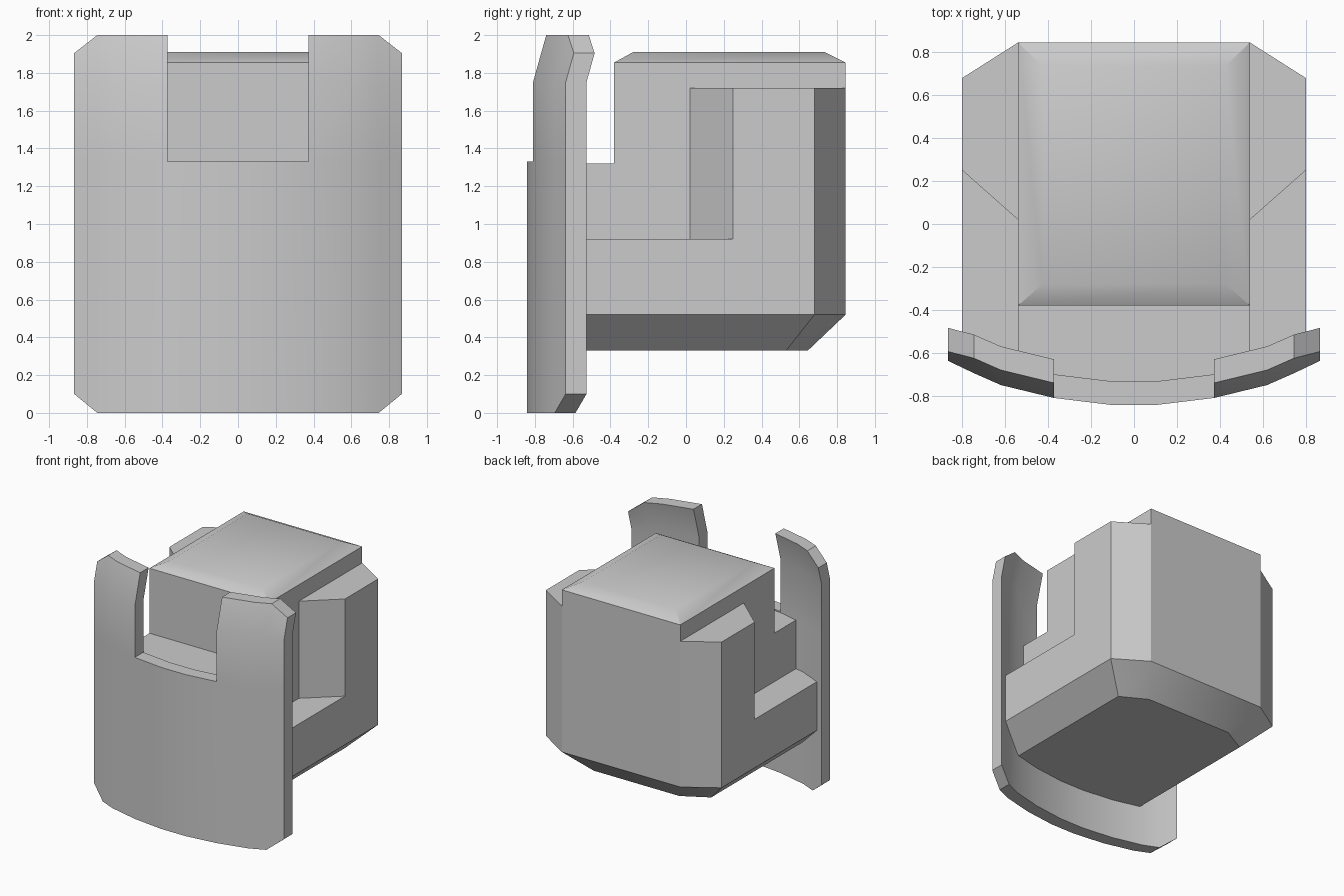
import bpy, bmesh

cube = bpy.data.objects.get("Cube")
if cube:
    bpy.data.objects.remove(cube, do_unlink=True)

GREY = (0.6, 0.6, 0.6, 1)
grey = bpy.data.materials.new("plain_grey")
grey.use_nodes = True
grey.diffuse_color = GREY
grey.node_tree.nodes["Principled BSDF"].inputs["Base Color"].default_value = GREY


def make_object(name, bm):
    bmesh.ops.recalc_face_normals(bm, faces=bm.faces[:])
    mesh = bpy.data.meshes.new(name)
    bm.to_mesh(mesh)
    bm.free()
    mesh.materials.append(grey)
    obj = bpy.data.objects.new(name, mesh)
    bpy.context.collection.objects.link(obj)
    return obj


def activate(obj):
    bpy.ops.object.select_all(action='DESELECT')
    obj.select_set(True)
    bpy.context.view_layer.objects.active = obj


def loft(name, levels):
    """Closed solid through (height, outline) levels."""
    bm = bmesh.new()
    rings = [[bm.verts.new((x, y, z)) for x, y in pts] for z, pts in levels]
    n = len(rings[0])
    for low, high in zip(rings, rings[1:]):
        for i in range(n):
            j = (i + 1) % n
            bm.faces.new((low[i], low[j], high[j], high[i]))
    bm.faces.new(rings[0])
    bm.faces.new(rings[-1])
    return make_object(name, bm)


def mirrored(half):
    """Full outline from its +x half, listed front to back."""
    return half + [(-x, y) for x, y in reversed(half)]


# Lower body with cut back corners and a tapered underside
outline = mirrored([(0.4, -0.74), (0.8, -0.6), (0.8, 0.68), (0.54, 0.845)])
underside = mirrored([(0.4, -0.74), (0.6, -0.68), (0.6, 0.53), (0.39, 0.645)])
body = loft("body", [(0.33, underside), (0.52, outline), (0.92, outline)])

# Front ledge, tall core with bevelled lid, and the side shoulders
ledge = mirrored([(0.4, -0.74), (0.54, -0.69), (0.54, 0.4)])
core = mirrored([(0.54, -0.38), (0.54, 0.845)])
lid = mirrored([(0.425, -0.28), (0.425, 0.735)])
shoulder = [(0.4, 0.1), (0.54, 0.02), (0.8, 0.25), (0.8, 0.68), (0.54, 0.845), (0.4, 0.7)]
parts = [loft("core", [(0.8, core), (1.855, core), (1.91, lid)]),
         loft("ledge", [(0.8, ledge), (1.32, ledge)])]
for side in (1, -1):
    pts = [(side * x, y) for x, y in shoulder]
    parts.append(loft("shoulder", [(0.8, pts), (1.72, pts)]))

# Merge the body parts into one clean shell
activate(body)
for part in parts:
    mod = body.modifiers.new("union", 'BOOLEAN')
    mod.operation = 'UNION'
    mod.solver = 'EXACT'
    mod.object = part
    bpy.ops.object.modifier_apply(modifier=mod.name)
    bpy.data.objects.remove(part, do_unlink=True)
bm = bmesh.new()
bm.from_mesh(body.data)
bmesh.ops.remove_doubles(bm, verts=bm.verts[:], dist=0.0005)
bmesh.ops.dissolve_limit(bm, angle_limit=0.01, verts=bm.verts[:], edges=bm.edges[:])
bm.to_mesh(body.data)
bm.free()

# Curved shield: a bowed sheet with a top notch, thickened backwards
NOTCH, BEND, TOP = 1.33, 1.75, 2.0
half_curve = [(0.11, -0.842), (0.373, -0.81), (0.62, -0.75), (0.745, -0.695), (0.867, -0.637)]
curve = [(-x, y) for x, y in reversed(half_curve)] + half_curve


def column(x, y):
    end = abs(x) > 0.8
    heights = [0.1 if end else 0, NOTCH, BEND, 1.905 if end else TOP]
    return [(x, y + max(0, z - BEND) * 0.28, z) for z in heights]


bm = bmesh.new()
columns = [[bm.verts.new(p) for p in column(x, y)] for x, y in curve]
for a, b in zip(columns, columns[1:]):
    in_notch = max(abs(a[0].co.x), abs(b[0].co.x)) < 0.4
    for k in range(1 if in_notch else 3):
        bm.faces.new((a[k], b[k], b[k + 1], a[k + 1]))
bmesh.ops.delete(bm, geom=[v for v in bm.verts if not v.link_faces], context='VERTS')
sheet = bm.faces[:]
result = bmesh.ops.extrude_face_region(bm, geom=sheet, use_keep_orig=True)
back = [g for g in result["geom"] if isinstance(g, bmesh.types.BMVert)]
bmesh.ops.translate(bm, verts=back, vec=(0, 0.11, 0))
shield = make_object("shield", bm)

for obj in (body, shield):
    activate(obj)
    bpy.ops.object.shade_smooth_by_angle(angle=0.55)
